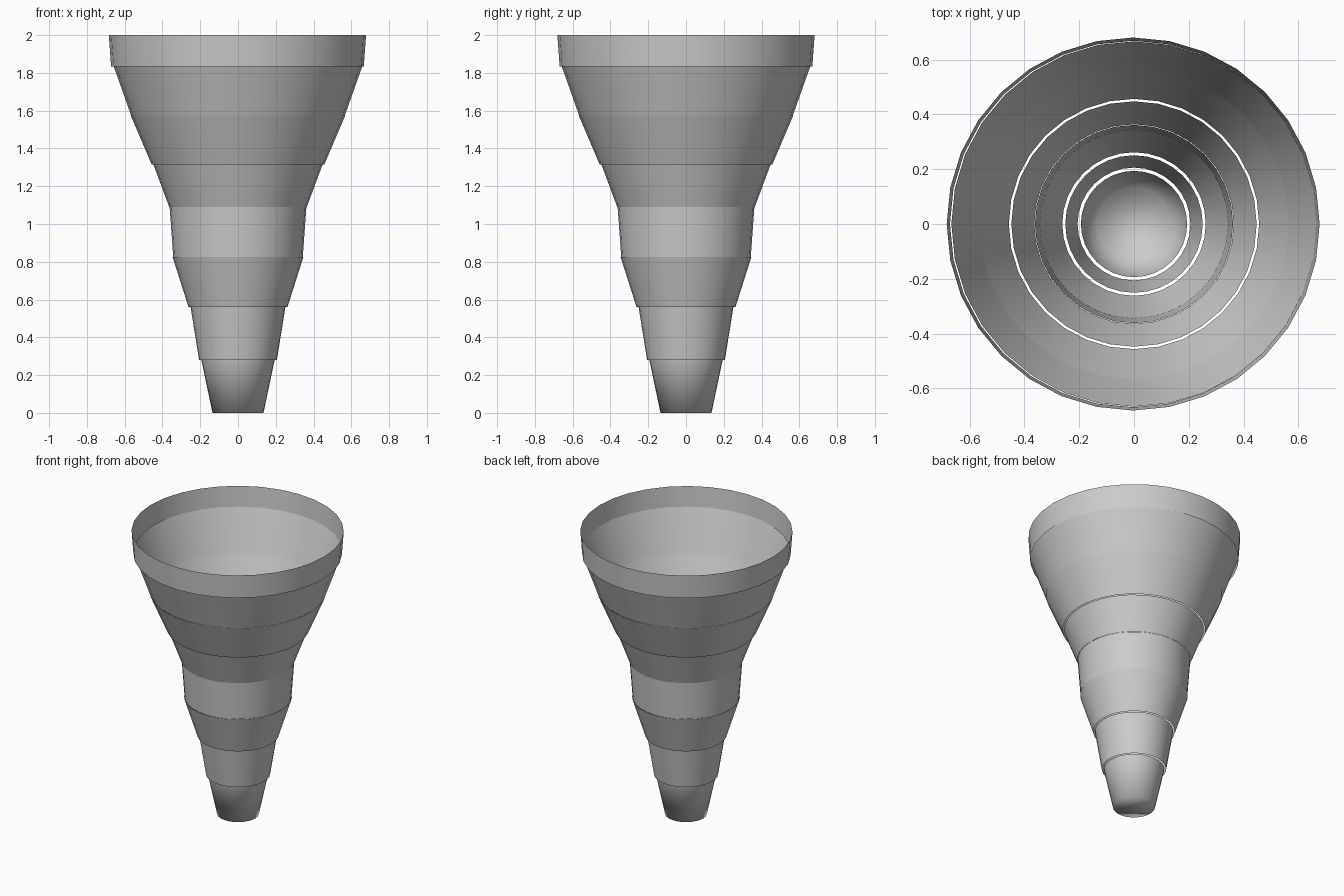
import bpy, bmesh
from math import cos, sin, tau

if "Cube" in bpy.data.objects:
    bpy.data.objects.remove(bpy.data.objects["Cube"])

SIDES = 32


def sleeve(name, z0, r0, z1, r1, dx=0.0, closed=False):
    """Thin tapered tube, optionally closed at its lower end."""
    bm = bmesh.new()
    rings = [[bm.verts.new((dx + r * cos(tau * i / SIDES), r * sin(tau * i / SIDES), z))
              for i in range(SIDES)] for z, r in ((z0, r0), (z1, r1))]
    low, high = rings
    for i in range(SIDES):
        j = (i + 1) % SIDES
        bm.faces.new((low[i], low[j], high[j], high[i]))
    if closed:
        bm.faces.new(low[::-1])
    for f in bm.faces:
        f.smooth = True
    mesh = bpy.data.meshes.new(name)
    bm.to_mesh(mesh)
    bm.free()
    obj = bpy.data.objects.new(name, mesh)
    bpy.context.collection.objects.link(obj)
    return obj


# Collapsible cup-like stack of sleeves, bottom to top
sleeve("tip_cup", 0.0, 0.135, 0.28, 0.194, closed=True)
sleeve("lower_sleeve", 0.28, 0.206, 0.56, 0.251)
sleeve("lower_flare", 0.56, 0.262, 0.825, 0.346)
sleeve("middle_sleeve", 0.825, 0.343, 1.09, 0.362)
sleeve("middle_flare", 1.09, 0.364, 1.315, 0.448)
sleeve("upper_flare", 1.315, 0.457, 1.575, 0.568)
sleeve("top_flare", 1.575, 0.566, 1.86, 0.667)
sleeve("rim_band", 1.835, 0.669, 2.0, 0.681, dx=-0.003)
